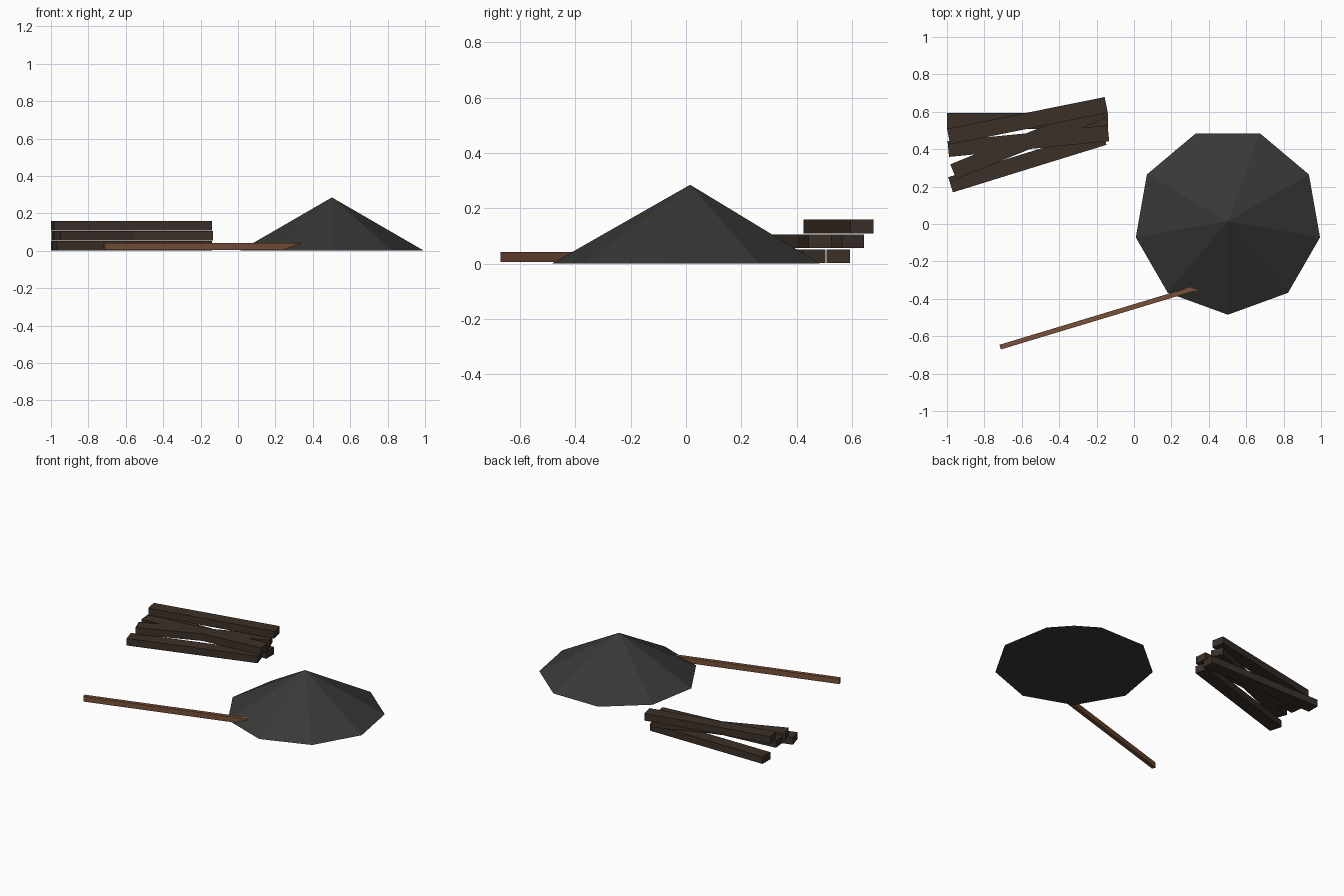
import bpy
from math import radians, pi

if "Cube" in bpy.data.objects:
    bpy.data.objects.remove(bpy.data.objects["Cube"])


def material(name, rgb):
    m = bpy.data.materials.new(name)
    m.diffuse_color = (*rgb, 1)
    m.use_nodes = True
    m.node_tree.nodes["Principled BSDF"].inputs["Base Color"].default_value = m.diffuse_color
    return m


ash = material("ash", (0.04, 0.04, 0.038))
dark_wood = material("dark_wood", (0.045, 0.03, 0.022))
handle_wood = material("handle_wood", (0.19, 0.08, 0.042))


def box(name, center, size, angle, mat):
    bpy.ops.mesh.primitive_cube_add(size=1, location=center,
                                    rotation=(0, 0, radians(angle)))
    ob = bpy.context.object
    ob.name = name
    ob.scale = size
    ob.data.materials.append(mat)
    return ob


# Nine-sided heap, one corner pointing to the front
bpy.ops.mesh.primitive_cone_add(vertices=9, radius1=0.5, radius2=0, depth=0.285,
                                location=(0.502, 0.015, 0.1425),
                                rotation=(0, 0, pi))
heap = bpy.context.object
heap.name = "heap"
heap.data.materials.append(ash)

# Stacked beams: x, y, layer, angle
beams = [
    (-0.57, 0.337, 0, 17.2),
    (-0.57, 0.551, 0, 0),
    (-0.565, 0.443, 1, 5.6),
    (-0.568, 0.442, 1, 22.2),
    (-0.57, 0.552, 2, 11.4),
]
for i, (x, y, layer, angle) in enumerate(beams):
    box(f"beam_{i + 1}", (x, y, 0.027 + 0.0535 * layer),
        (0.86, 0.085, 0.049), angle, dark_wood)

# Pole with its tip buried in the heap
box("pole", (-0.165, -0.492, 0.023), (1.15, 0.026, 0.036), 16.8, handle_wood)
